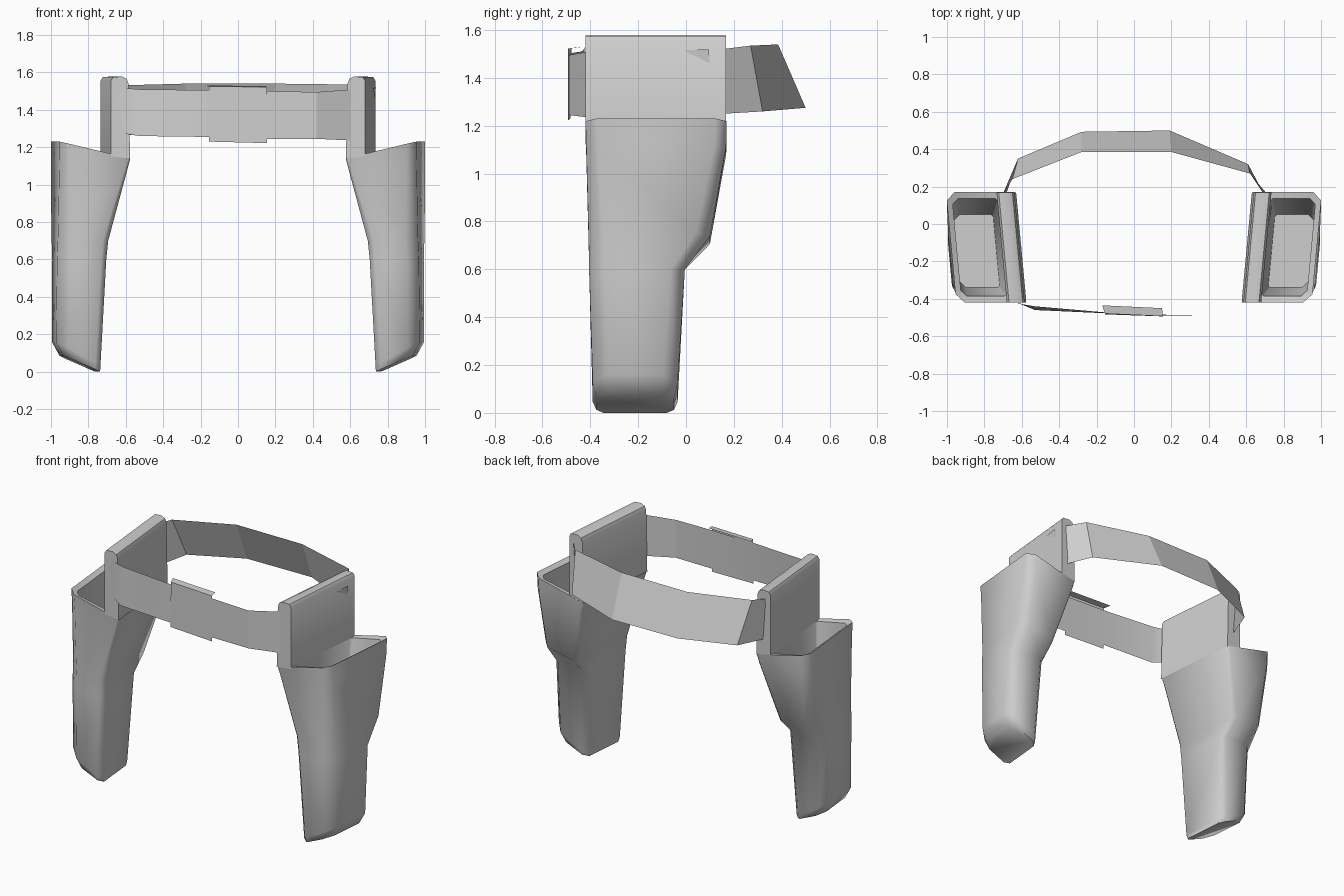
import bpy, bmesh, math

cube = bpy.data.objects.get("Cube")
if cube:
    bpy.data.objects.remove(cube, do_unlink=True)

grey = bpy.data.materials.new("light grey")
grey.use_nodes = True
grey.diffuse_color = (0.62, 0.62, 0.62, 1)
grey.node_tree.nodes["Principled BSDF"].inputs["Base Color"].default_value = (0.62, 0.62, 0.62, 1)

SHEAR = 0.055  # holsters splay outwards towards the back


def finish(name, bm, angle, closed=True):
    if closed:
        bmesh.ops.recalc_face_normals(bm, faces=bm.faces)
    mesh = bpy.data.meshes.new(name)
    bm.to_mesh(mesh)
    bm.free()
    mesh.materials.append(grey)
    obj = bpy.data.objects.new(name, mesh)
    bpy.context.collection.objects.link(obj)
    bpy.ops.object.select_all(action='DESELECT')
    obj.select_set(True)
    bpy.context.view_layer.objects.active = obj
    bpy.ops.object.shade_smooth_by_angle(angle=math.radians(angle))
    return obj


def loft(bm, rings, cyclic=True):
    rows = [[bm.verts.new(p) for p in ring] for ring in rings]
    n = len(rows[0])
    for a, b in zip(rows, rows[1:]):
        for i in range(n if cyclic else n - 1):
            j = (i + 1) % n
            bm.faces.new((a[i], a[j], b[j], b[i]))
    return rows


def section(side, xi, xo, zi, zo, yf, yb, r=0.045, ri=0.02):
    """Chamfered box section, sloping from the inner to the outer side."""
    pts = [(xi + ri, yf), (xo - r, yf), (xo, yf + r), (xo, yb - r),
           (xo - r, yb), (xi + ri, yb), (xi, yb - ri), (xi, yf + ri)]
    ring = []
    for x, y in pts:
        z = zi + (zo - zi) * (x - xi) / (xo - xi)
        ring.append((side * (x + SHEAR * (y + 0.42) / 0.59), y, z))
    return ring


def holster(side, name):
    # cavity floor, cavity, rim, then the outside down to the tip
    specs = [
        (0.71, 0.92, 0.68, 0.68, -0.34, 0.05, 0.03, 0.01),
        (0.68, 0.92, 1.16, 1.21, -0.385, 0.135, 0.03, 0.01),
        (0.575, 0.95, 1.14, 1.23, -0.42, 0.17, 0.045, 0.01),
        (0.59, 0.95, 1.08, 1.12, -0.417, 0.168, 0.05, 0.015),
        (0.69, 0.955, 0.70, 0.75, -0.407, 0.10, 0.06, 0.03),
        (0.70, 0.96, 0.60, 0.60, -0.405, -0.005, 0.06, 0.03),
        (0.73, 0.965, 0.03, 0.16, -0.39, -0.035, 0.06, 0.03),
        (0.73, 0.925, 0.0, 0.085, -0.375, -0.05, 0.05, 0.03),
    ]
    bm = bmesh.new()
    rows = loft(bm, [section(side, *s) for s in specs])
    bm.faces.new(rows[0])
    bm.faces.new(rows[-1])
    finish(name, bm, 50)


def flap(side, name):
    # upright belt loop with a rounded top
    profile = [(0.68, 1.15), (0.68, 1.555), (0.668, 1.575), (0.62, 1.578),
               (0.595, 1.565), (0.585, 1.54), (0.577, 1.14)]
    bm = bmesh.new()
    rows = loft(bm, [[(side * (x + s), y, z) for x, z in profile]
                     for y, s in ((-0.42, 0), (0.168, SHEAR))])
    for row in rows:
        bm.faces.new(row)
    finish(name, bm, 35)


for side, word in ((1, "left"), (-1, "right")):
    holster(side, word + "_holster")
    flap(side, word + "_belt_loop")


def strap(name, top, bottom):
    bm = bmesh.new()
    loft(bm, [top, bottom], cyclic=False)
    return finish(name, bm, 15, closed=False)


# back strap, leaning outwards at the bottom
strap("back_strap",
      [(-0.71, 0.14, 1.52), (-0.65, 0.24, 1.53), (-0.28, 0.385, 1.54),
       (0.20, 0.385, 1.54), (0.62, 0.27, 1.535), (0.72, 0.15, 1.52)],
      [(-0.69, 0.14, 1.25), (-0.62, 0.35, 1.265), (-0.28, 0.493, 1.275),
       (0.19, 0.50, 1.275), (0.61, 0.32, 1.26), (0.70, 0.15, 1.25)])

# front strap
strap("front_strap",
      [(-0.645, -0.422, 1.47), (-0.615, -0.424, 1.53), (-0.59, -0.43, 1.515),
       (-0.53, -0.44, 1.51), (-0.16, -0.472, 1.505), (0.16, -0.485, 1.50),
       (0.42, -0.49, 1.495), (0.625, -0.41, 1.51)],
      [(-0.615, -0.422, 1.28), (-0.61, -0.424, 1.275), (-0.59, -0.435, 1.27),
       (-0.53, -0.46, 1.26), (-0.16, -0.477, 1.255), (0.16, -0.488, 1.245),
       (0.42, -0.49, 1.245), (0.625, -0.41, 1.235)])

# buckle plate with a lip folded back over the strap
bm = bmesh.new()
loft(bm, [[(-0.17, -0.435, 1.53), (0.15, -0.45, 1.527)],
          [(-0.155, -0.479, 1.525), (0.155, -0.493, 1.522)],
          [(-0.155, -0.483, 1.23), (0.155, -0.494, 1.222)]], cyclic=False)
finish("buckle_plate", bm, 15, closed=False)

# small corner of strap showing through the left loop
bm = bmesh.new()
tri = [(0.722, -0.01, 1.515), (0.737, 0.095, 1.52), (0.732, 0.10, 1.46)]
bm.faces.new([bm.verts.new(p) for p in tri])
finish("strap_tip", bm, 15, closed=False)
